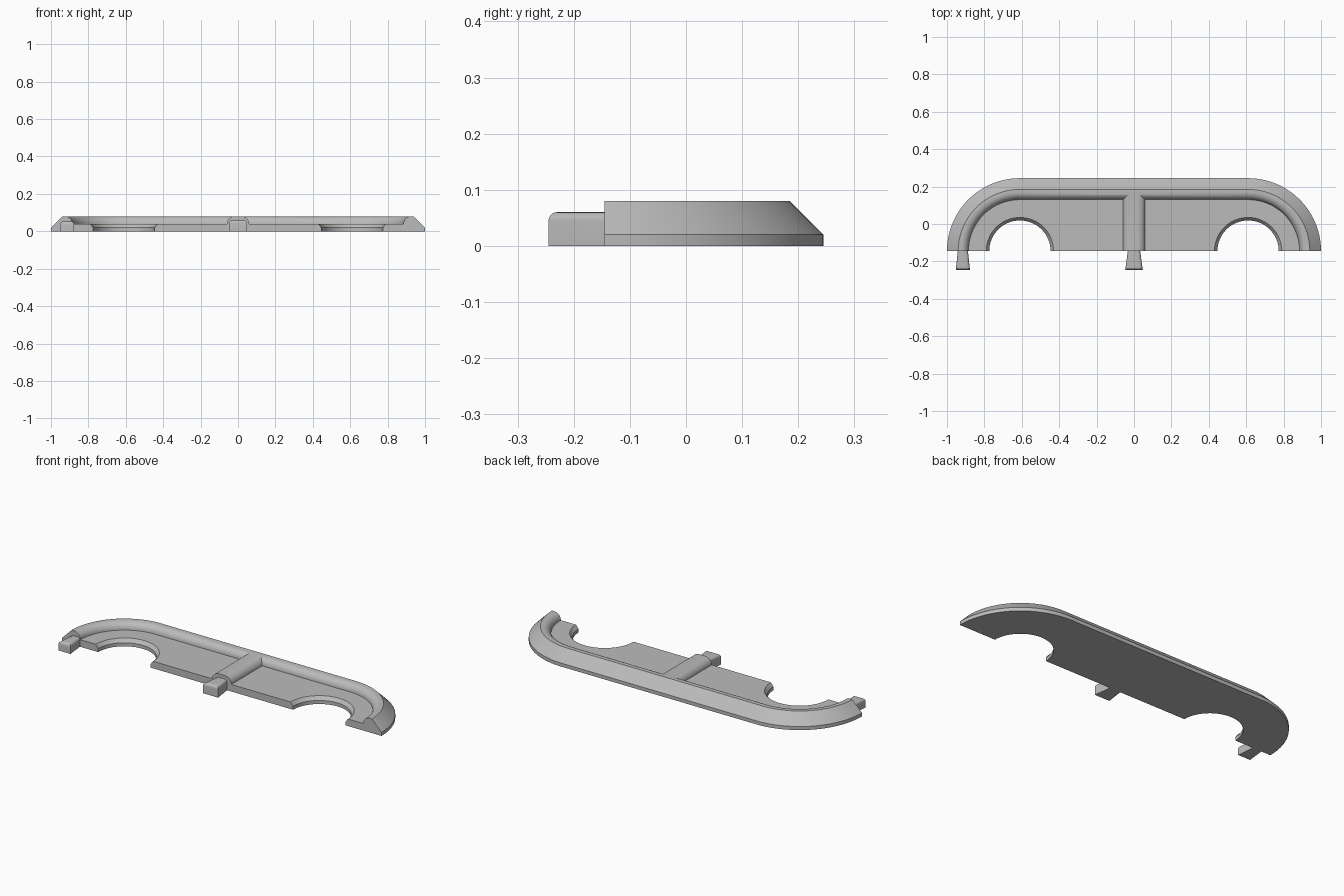
import bpy, bmesh, math

old = bpy.data.objects.get("Cube")
if old:
    bpy.data.objects.remove(old, do_unlink=True)

FRONT = -0.145      # y of the straight front edge
CX, R = 0.61, 0.39  # centres and radius of the rounded ends
GREY = (0.5, 0.5, 0.5, 1)

mat = bpy.data.materials.new("plain grey")
mat.use_nodes = True
mat.diffuse_color = GREY
mat.node_tree.nodes["Principled BSDF"].inputs["Base Color"].default_value = GREY


def finish(name, bm):
    bmesh.ops.recalc_face_normals(bm, faces=bm.faces[:])
    mesh = bpy.data.meshes.new(name)
    bm.to_mesh(mesh)
    bm.free()
    mesh.materials.append(mat)
    obj = bpy.data.objects.new(name, mesh)
    bpy.context.collection.objects.link(obj)
    return obj


def activate(obj):
    bpy.ops.object.select_all(action='DESELECT')
    obj.select_set(True)
    bpy.context.view_layer.objects.active = obj


def combine(obj, tool, operation):
    mod = obj.modifiers.new(operation.title(), 'BOOLEAN')
    mod.operation, mod.solver, mod.object = operation, 'EXACT', tool
    activate(obj)
    bpy.ops.object.modifier_apply(modifier=mod.name)
    bpy.data.objects.remove(tool, do_unlink=True)


def arc(cx, cz, r, start, end, n):
    angles = [math.radians(start + (end - start) * i / n) for i in range(n + 1)]
    return [(cx + r * math.cos(a), cz + r * math.sin(a)) for a in angles]


def outline(inset, n=28):
    r = R - inset
    return arc(CX, FRONT, r, 0, 90, n) + arc(-CX, FRONT, r, 90, 180, n)


# Tray with bevelled rim: section of (inset, height) followed along the outline
section = [(0, 0), (0, 0.02), (0.06, 0.08)] + arc(0.075, 0.04, 0.04, 90, 0, 8)
bm = bmesh.new()
rings = [[bm.verts.new((x, y, z)) for x, y in outline(d)] for d, z in section]
for low, high in zip(rings, rings[1:]):
    for i in range(len(low) - 1):
        bm.faces.new((low[i], low[i + 1], high[i + 1], high[i]))
bm.faces.new(rings[0])
bm.faces.new(rings[-1])
bm.faces.new([r[0] for r in rings] + [r[-1] for r in reversed(rings)])
tray = finish("tray_body", bm)

# Centre rib with rounded shoulders
bm = bmesh.new()
rib_top = 0.0795
profile = ([(0.06, 0.01)] + arc(0.02, rib_top - 0.04, 0.04, 0, 90, 8)
           + arc(-0.02, rib_top - 0.04, 0.04, 90, 180, 8) + [(-0.06, 0.01)])
face = bm.faces.new([bm.verts.new((x, FRONT, z)) for x, z in profile])
new = bmesh.ops.extrude_face_region(bm, geom=[face])["geom"]
bmesh.ops.translate(bm, verts=[v for v in new if isinstance(v, bmesh.types.BMVert)],
                    vec=(0, 0.175 - FRONT, 0))
combine(tray, finish("centre_rib", bm), 'UNION')

# Two round cut-outs with a chamfered upper lip
lathe = [(0.164, -0.05), (0.164, 0.02), (0.18, 0.04), (0.18, 0.06)]
for side in (-1, 1):
    bm = bmesh.new()
    loops = []
    for r, z in lathe:
        loops.append([bm.verts.new((side * CX + x, FRONT + y, z))
                      for x, y in arc(0, 0, r, 0, 360, 64)[:-1]])
    for a, b in zip(loops, loops[1:]):
        for i in range(64):
            j = (i + 1) % 64
            bm.faces.new((a[i], a[j], b[j], b[i]))
    bm.faces.new(loops[0])
    bm.faces.new(loops[-1])
    combine(tray, finish("hole_cutter", bm), 'DIFFERENCE')

activate(tray)
bpy.ops.object.shade_smooth_by_angle(angle=math.radians(30))


# Flared connector pegs with rounded top edges
def peg(name, x, back_half, front_half, height):
    bm = bmesh.new()
    bmesh.ops.create_cube(bm, size=1)
    for v in bm.verts:
        at_front = v.co.y < 0
        half = front_half if at_front else back_half
        v.co = (x + math.copysign(half, v.co.x),
                -0.245 if at_front else FRONT,
                height if v.co.z > 0 else 0)
    edges = [e for e in bm.edges
             if all(v.co.z > height / 2 for v in e.verts)
             and any(v.co.y < FRONT - 0.01 for v in e.verts)]
    bmesh.ops.bevel(bm, geom=edges, offset=0.015, segments=5, profile=0.5,
                    affect='EDGES')
    activate(finish(name, bm))
    bpy.ops.object.shade_smooth_by_angle(angle=math.radians(30))


peg("centre_peg", 0, 0.033, 0.047, 0.06)
peg("right_peg", -0.915, 0.027, 0.038, 0.052)
